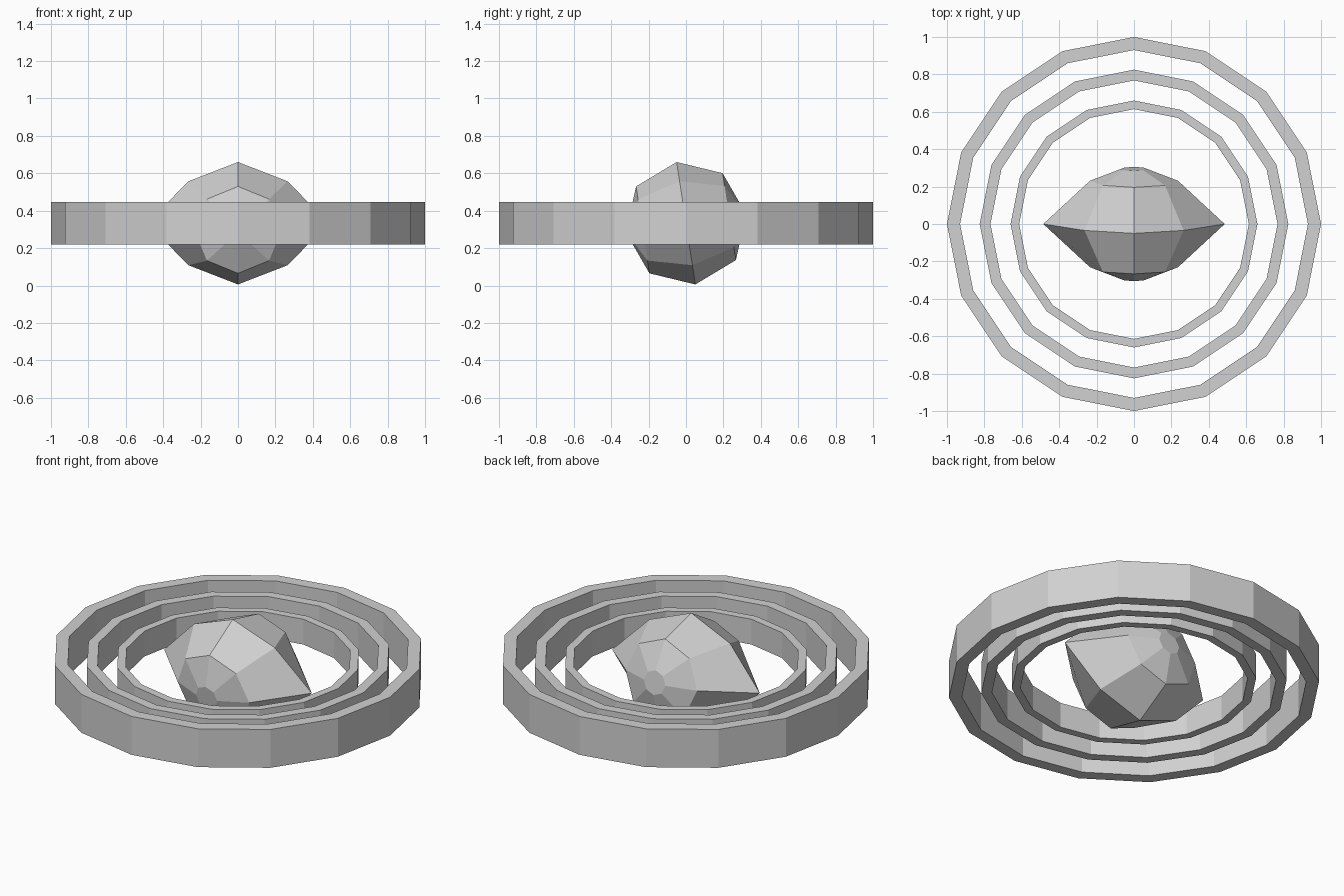
import bpy
import math

if "Cube" in bpy.data.objects:
    bpy.data.objects.remove(bpy.data.objects["Cube"])

SEGMENTS = 16
CENTRE = 0.333
TILT = math.radians(8.7)

grey = bpy.data.materials.new("light_grey")
grey.diffuse_color = (0.64, 0.64, 0.64, 1)
grey.use_nodes = True
grey.node_tree.nodes["Principled BSDF"].inputs["Base Color"].default_value = grey.diffuse_color


def add_object(name, verts, faces):
    mesh = bpy.data.meshes.new(name)
    mesh.from_pydata(verts, [], faces)
    mesh.materials.append(grey)
    mesh.update()
    obj = bpy.data.objects.new(name, mesh)
    bpy.context.collection.objects.link(obj)
    obj.location.z = CENTRE
    return obj


def band(name, scale):
    """Sixteen-sided flat band with a rectangular section."""
    section = [(0.93, -0.114), (1, -0.114), (1, 0.114), (0.93, 0.114)]
    verts, faces = [], []
    for i in range(SEGMENTS):
        a = math.tau * i / SEGMENTS
        verts += [(r * scale * math.cos(a), r * scale * math.sin(a), z * scale)
                  for r, z in section]
        j = (i + 1) % SEGMENTS
        for k in range(4):
            m = (k + 1) % 4
            faces.append((4 * i + k, 4 * j + k, 4 * j + m, 4 * i + m))
    return add_object(name, verts, faces)


# Three nested bands
band("outer_ring", 1.0)
band("middle_ring", 0.825)
band("inner_ring", 0.66)

# Eight-sided gem: loops along y, with the widest loop pulled out to side points
loops = [(-0.298, 0.07), (-0.234, 0.235), (0, 0.331), (0.234, 0.235), (0.298, 0.07)]
verts, faces = [], []
for y, r in loops:
    for i in range(8):
        a = math.tau * i / 8
        x, z = r * math.cos(a), r * math.sin(a)
        if y == 0:
            if i % 4 == 0:
                x = math.copysign(0.485, x)
            elif i % 2:
                x, z = math.copysign(0.265, x), math.copysign(0.227, z)
        verts.append((x, y, z))
for n in range(len(loops) - 1):
    for i in range(8):
        j = (i + 1) % 8
        faces.append((8 * n + i, 8 * n + 8 + i, 8 * n + 8 + j, 8 * n + j))
faces.append(tuple(range(8)))
faces.append(tuple(reversed(range(32, 40))))
gem = add_object("gem_core", verts, faces)
gem.rotation_euler.x = TILT
